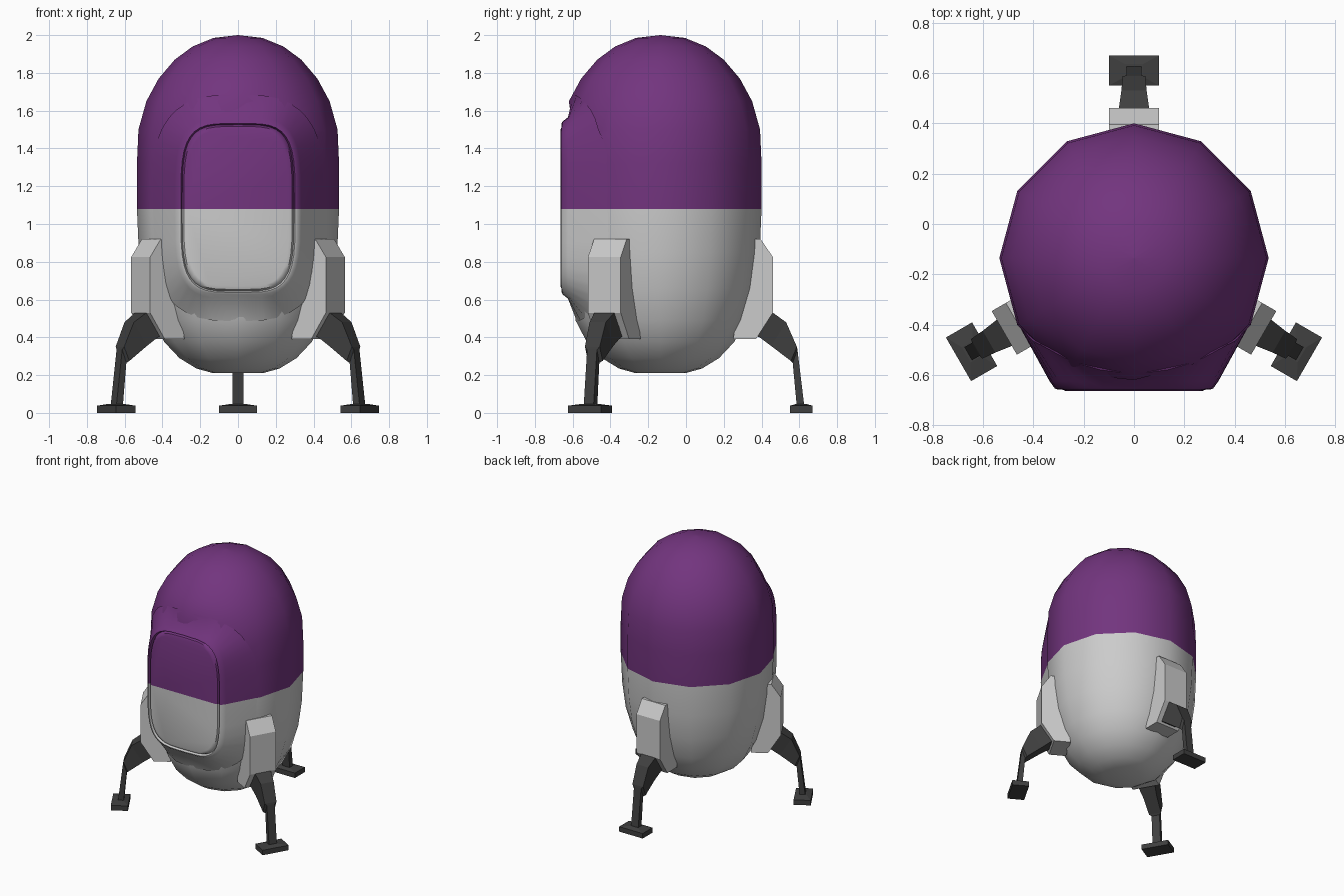
import bpy, bmesh
from math import sin, cos, pi, sqrt, copysign
from mathutils import Matrix, Vector

if "Cube" in bpy.data.objects:
    bpy.data.objects.remove(bpy.data.objects["Cube"])

CY = -0.135      # body axis in y
SPLIT = 1.08     # colour change height


def material(name, rgb):
    m = bpy.data.materials.new(name)
    m.diffuse_color = (*rgb, 1)
    m.use_nodes = True
    m.node_tree.nodes["Principled BSDF"].inputs["Base Color"].default_value = m.diffuse_color
    return m


purple = material("purple_paint", (0.17, 0.035, 0.21))
white = material("light_grey", (0.6, 0.6, 0.6))
dark = material("dark_metal", (0.05, 0.05, 0.05))


def loft(bm, rings):
    """Skin a list of equal-length point loops and cap both ends."""
    loops = [[bm.verts.new(p) for p in r] for r in rings]
    n = len(loops[0])
    for a, b in zip(loops, loops[1:]):
        for i in range(n):
            j = (i + 1) % n
            bm.faces.new((a[i], a[j], b[j], b[i]))
    bm.faces.new(loops[0])
    bm.faces.new(loops[-1])


def finish(name, bm, mats=(), smooth=None, split=False):
    if split:
        bmesh.ops.bisect_plane(bm, geom=bm.verts[:] + bm.edges[:] + bm.faces[:],
                               plane_co=(0, 0, SPLIT), plane_no=(0, 0, 1), dist=1e-4)
        for f in bm.faces:
            f.material_index = 0 if f.calc_center_median().z > SPLIT else 1
    bmesh.ops.recalc_face_normals(bm, faces=bm.faces[:])
    me = bpy.data.meshes.new(name)
    bm.to_mesh(me)
    bm.free()
    for m in mats:
        me.materials.append(m)
    ob = bpy.data.objects.new(name, me)
    bpy.context.collection.objects.link(ob)
    if smooth:
        bpy.ops.object.select_all(action='DESELECT')
        ob.select_set(True)
        bpy.context.view_layer.objects.active = ob
        bpy.ops.object.shade_smooth_by_angle(angle=smooth)
    return ob


# capsule body: twelve-sided lathe, flattened behind the hatch
profile = [(0.13, 0.21), (0.22, 0.235), (0.31, 0.29), (0.39, 0.375), (0.45, 0.49),
           (0.50, 0.66), (0.525, 0.85), (0.535, SPLIT), (0.535, 1.32), (0.527, 1.5),
           (0.485, 1.65), (0.42, 1.77), (0.335, 1.87), (0.24, 1.94), (0.13, 1.985), (0.001, 2.0)]


def body_radius(z):
    for (r0, z0), (r1, z1) in zip(profile, profile[1:]):
        if z0 <= z <= z1:
            return r0 + (r1 - r0) * (z - z0) / (z1 - z0)
    return 0


bm = bmesh.new()
loft(bm, [[(r * cos(k * pi / 6), CY + r * sin(k * pi / 6), z) for k in range(12)]
          for r, z in profile])
for v in bm.verts:
    if 0.6 < v.co.z < 1.55:
        v.co.y = max(v.co.y, -0.6)
finish("capsule_body", bm, (purple, white), 0.75, True)


# front hatch: rounded panel, groove, raised rim and skirt blending into the body
def rounded_loop(w, h, power, y, cz=1.085, n=40):
    pts = []
    for k in range(n):
        a = 2 * pi * k / n
        c, s = cos(a), sin(a)
        x = w * copysign(abs(c) ** (2 / power), c)
        z = cz + h * copysign(abs(s) ** (2 / power), s)
        if y is None:
            r = body_radius(z) * 0.99
            pts.append((x, CY - sqrt(max(r * r - x * x, 0)), z))
        else:
            pts.append((x, y, z))
    return pts


bm = bmesh.new()
loft(bm, [rounded_loop(0.27, 0.415, 4, -0.664),
          rounded_loop(0.287, 0.432, 4, -0.657),
          rounded_loop(0.296, 0.441, 4, -0.637),
          rounded_loop(0.303, 0.448, 4, -0.658),
          rounded_loop(0.315, 0.458, 4, -0.653),
          rounded_loop(0.335, 0.48, 3.8, -0.625),
          rounded_loop(0.463, 0.60, 3, None)])
finish("front_hatch", bm, (purple, white), 0.75, True)


# legs: built pointing to the back, then turned around the body axis
def rect(w, a, b):
    """Cross-section of half-width w between two (y, z) points."""
    return [(-w, *a), (w, *a), (w, *b), (-w, *b)]


def place(bm, k):
    c = Vector((0, CY, 0))
    bmesh.ops.rotate(bm, verts=bm.verts[:], cent=c,
                     matrix=Matrix.Rotation(k * 2 * pi / 3, 3, 'Z'))


bracket = [(0.25, 0.39), (0.37, 0.39), (0.46, 0.53), (0.46, 0.825), (0.395, 0.92), (0.33, 0.92)]
for k, side in enumerate(("back", "left", "right")):
    # mounting bracket
    bm = bmesh.new()
    loft(bm, [[(x, y, z) for y, z in bracket] for x in (-0.1, 0.1)])
    place(bm, k)
    finish(side + "_leg_bracket", bm, (white,))

    # bent strut
    bm = bmesh.new()
    loft(bm, [rect(0.065, (0.36, 0.41), (0.44, 0.53)),
              rect(0.06, (0.39, 0.40), (0.46, 0.53)),
              rect(0.05, (0.45, 0.355), (0.53, 0.48)),
              rect(0.045, (0.555, 0.275), (0.587, 0.35)),
              rect(0.03, (0.565, 0.265), (0.59, 0.335)),
              rect(0.03, (0.587, 0.03), (0.627, 0.03))])
    place(bm, k)
    finish(side + "_leg_strut", bm, (dark,))

    # foot pad with a shallow raised top
    bm = bmesh.new()
    loft(bm, [[(sx * w, 0.61 + sy * d, z) for sx, sy in ((-1, -1), (1, -1), (1, 1), (-1, 1))]
              for w, d, z in ((0.1, 0.06, 0), (0.1, 0.06, 0.038), (0.035, 0.025, 0.048))])
    place(bm, k)
    finish(side + "_foot", bm, (dark,))
